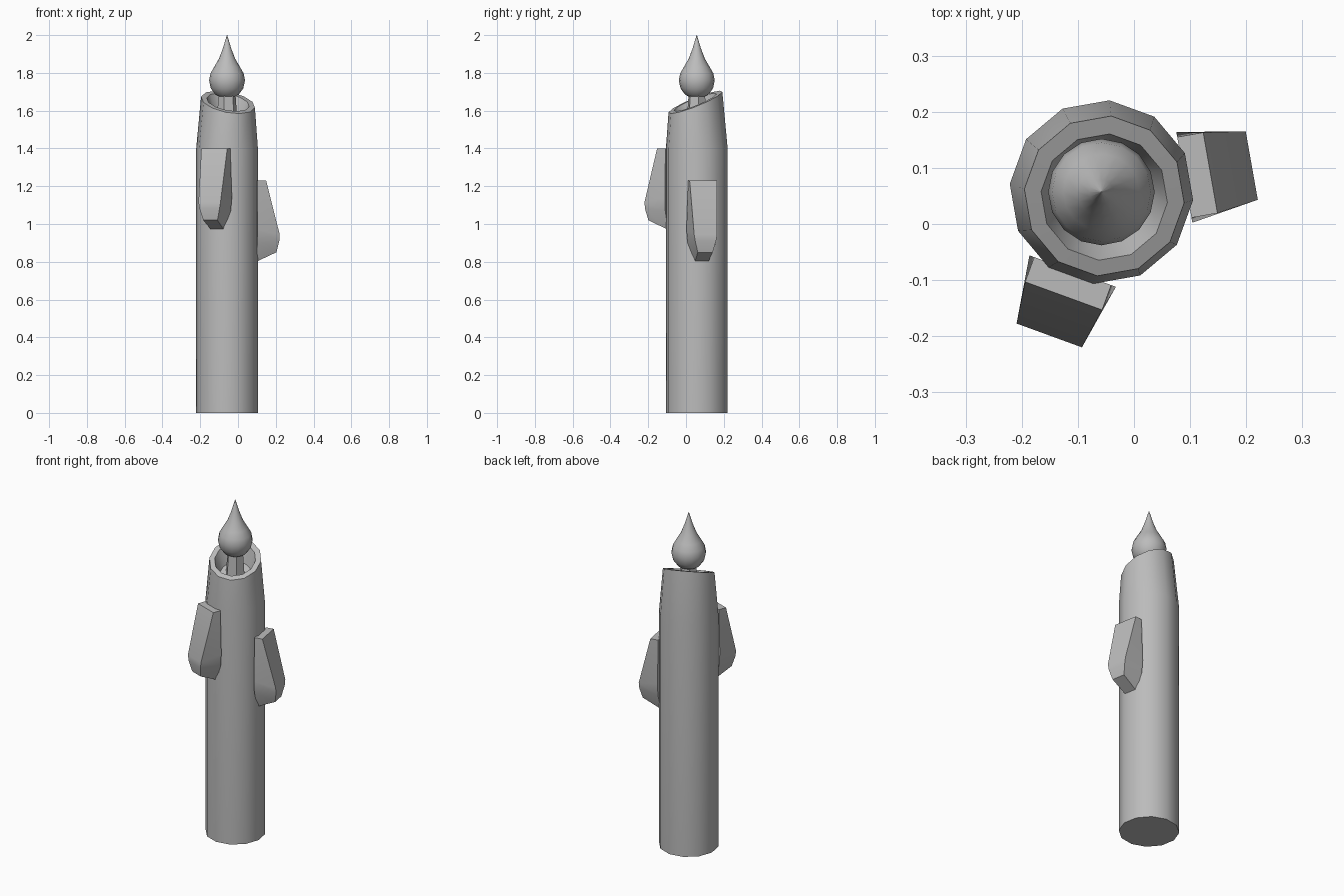
import bpy, bmesh, math
from mathutils import Vector

if "Cube" in bpy.data.objects:
    bpy.data.objects.remove(bpy.data.objects["Cube"])

CX, CY = -0.058, 0.057          # candle axis
SIDES, TURN = 12, math.radians(25)

grey = bpy.data.materials.new("plain grey")
grey.diffuse_color = (0.5, 0.5, 0.5, 1)
grey.use_nodes = True
grey.node_tree.nodes["Principled BSDF"].inputs["Base Color"].default_value = grey.diffuse_color


def finish(name, bm, angle=35):
    bmesh.ops.recalc_face_normals(bm, faces=bm.faces[:])
    me = bpy.data.meshes.new(name)
    bm.to_mesh(me)
    bm.free()
    me.materials.append(grey)
    ob = bpy.data.objects.new(name, me)
    bpy.context.collection.objects.link(ob)
    bpy.ops.object.select_all(action='DESELECT')
    ob.select_set(True)
    bpy.context.view_layer.objects.active = ob
    bpy.ops.object.shade_smooth_by_angle(angle=math.radians(angle))
    return ob


def loft(name, rings, angle=35):
    """Skin a list of point rings and cap both ends."""
    bm = bmesh.new()
    loops = [[bm.verts.new(p) for p in ring] for ring in rings]
    for a, b in zip(loops, loops[1:]):
        n = len(a)
        for i in range(n):
            j = (i + 1) % n
            bm.faces.new((a[i], a[j], b[j], b[i]))
    bm.faces.new(loops[0])
    bm.faces.new(loops[-1])
    bmesh.ops.remove_doubles(bm, verts=bm.verts[:], dist=1e-5)
    return finish(name, bm, angle)


def ring(r, z, n=SIDES, turn=TURN, dx=0, dy=0, slant=0):
    """Circle round the candle axis, optionally on the slanted rim plane."""
    pts = []
    for i in range(n):
        a = turn + 2 * math.pi * i / n
        x, y = r * math.cos(a), r * math.sin(a)
        pts.append((CX + dx + x, CY + dy + y, z + slant * (-0.17 * x + 0.39 * y)))
    return pts


# Candle body with slanted hollow top
loft("candle_body", [
    ring(0.164, 0), ring(0.164, 1.4),
    ring(0.143, 1.645, dx=0.005, dy=-0.007, slant=1),
    ring(0.113, 1.645, dx=0.005, dy=-0.009, slant=1),
    ring(0.085, 1.56, dx=0.003, dy=-0.004, slant=0.8)])

# Wick
loft("wick", [ring(0.056, 1.54, 6, 0.2), ring(0.045, 1.70, 6, 0.2)], 30)

# Flame, a teardrop of revolution
profile = [(0.03, 1.668), (0.062, 1.685), (0.086, 1.718), (0.095, 1.76),
           (0.088, 1.797), (0.068, 1.832), (0.043, 1.875), (0.022, 1.93), (0.001, 2.0)]
loft("flame", [ring(r, z, 16, 0) for r, z in profile], 50)

# Wax drips: (outer u, outer half width, outer drop, inner half width, inner drop)
DRIP = [(0.197, 0.073, 0, 0.073, 0), (0.272, 0.062, 0.285, 0.082, 0.26),
        (0.271, 0.056, 0.32, 0.076, 0.33), (0.258, 0.040, 0.38, 0.036, 0.43)]


def drip(name, direction, top):
    a = math.radians(direction)
    out, side = Vector((math.cos(a), math.sin(a), 0)), Vector((-math.sin(a), math.cos(a), 0))
    base = Vector((CX, CY, top))
    rings = []
    for u, wo, do, wi, di in DRIP:
        rings.append([base + out * uu + side * v - Vector((0, 0, d)) for uu, v, d in
                      ((0.15, -wi, di), (u, -wo, do), (u, wo, do), (0.15, wi, di))])
    loft(name, rings, 35)


drip("front_wax_drip", 250, 1.4)
drip("side_wax_drip", 10, 1.23)
